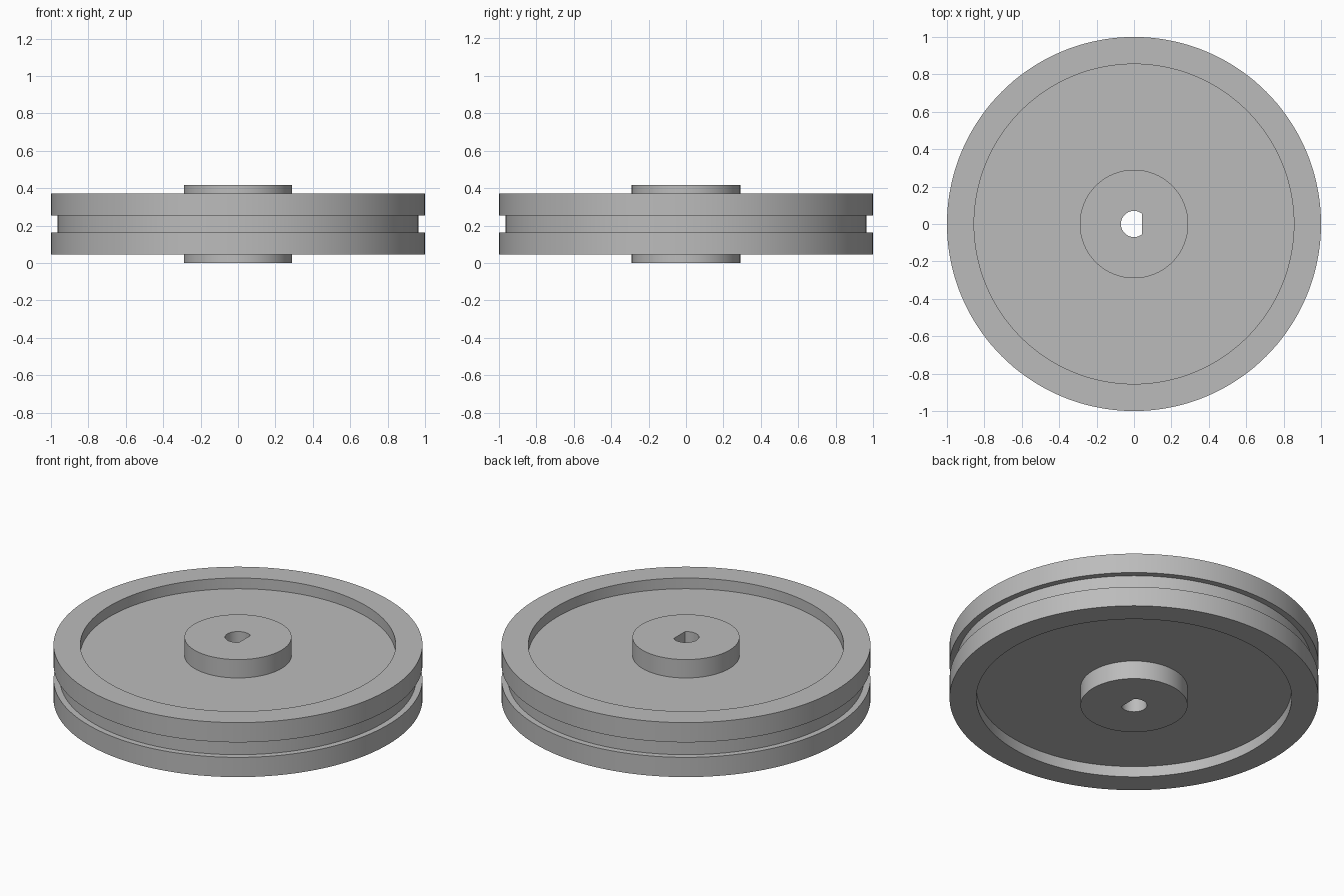
import bpy
import bmesh
from math import acos, cos, pi, sin

if "Cube" in bpy.data.objects:
    bpy.data.objects.remove(bpy.data.objects["Cube"])

SEGMENTS = 144
MID = 0.209                                   # height of the symmetry plane
HUB_R, RECESS_R, RIM_R, GROOVE_R = 0.29, 0.855, 1.0, 0.965
HUB_H, RIM_H, WEB_H, GROOVE_H = 0.209, 0.163, 0.099, 0.045   # half heights
BORE_R, BORE_FLAT = 0.07, 0.044


def circle(radius, start=0.0, end=2 * pi, count=SEGMENTS):
    step = (end - start) / count
    return [(radius * cos(start + i * step), radius * sin(start + i * step))
            for i in range(count)]


def loft(name, sections):
    """Solid from stacked rings, each given as (outline points, z)."""
    bm = bmesh.new()
    rings = [[bm.verts.new((x, y, z)) for x, y in outline] for outline, z in sections]
    n = len(rings[0])
    for a, b in zip(rings, rings[1:]):
        for i in range(n):
            j = (i + 1) % n
            bm.faces.new((a[i], a[j], b[j], b[i]))
    bm.faces.new(rings[0])
    bm.faces.new(rings[-1])
    bmesh.ops.recalc_face_normals(bm, faces=bm.faces)
    mesh = bpy.data.meshes.new(name)
    bm.to_mesh(mesh)
    bm.free()
    obj = bpy.data.objects.new(name, mesh)
    bpy.context.collection.objects.link(obj)
    return obj


grey = bpy.data.materials.new("plain grey")
grey.use_nodes = True
colour = (0.5, 0.5, 0.5, 1)
grey.diffuse_color = colour
grey.node_tree.nodes["Principled BSDF"].inputs["Base Color"].default_value = colour

# Wheel: upper half profile from hub to groove, mirrored below
half = [(HUB_R, HUB_H), (HUB_R, WEB_H), (RECESS_R, WEB_H), (RECESS_R, RIM_H),
        (RIM_R, RIM_H), (RIM_R, GROOVE_H), (GROOVE_R, GROOVE_H)]
profile = half + [(r, -h) for r, h in reversed(half)]
wheel = loft("pulley_wheel", [(circle(r), MID + h) for r, h in profile])
wheel.data.materials.append(grey)

# D-shaped shaft bore, flat on the +x side
flat_angle = acos(BORE_FLAT / BORE_R)
outline = circle(BORE_R, flat_angle, 2 * pi - flat_angle, 48)
outline.append((BORE_FLAT, -BORE_R * sin(flat_angle)))
cutter = loft("bore_cutter", [(outline, -0.1), (outline, 2 * MID + 0.1)])
cutter.data.materials.append(grey)
cutter.hide_render = True

bore = wheel.modifiers.new("shaft_bore", 'BOOLEAN')
bore.operation = 'DIFFERENCE'
bore.solver = 'EXACT'
bore.object = cutter

bpy.ops.object.select_all(action='DESELECT')
wheel.select_set(True)
bpy.context.view_layer.objects.active = wheel
bpy.ops.object.modifier_apply(modifier=bore.name)
bpy.data.objects.remove(cutter)
bpy.ops.object.shade_smooth_by_angle(angle=pi / 6)
